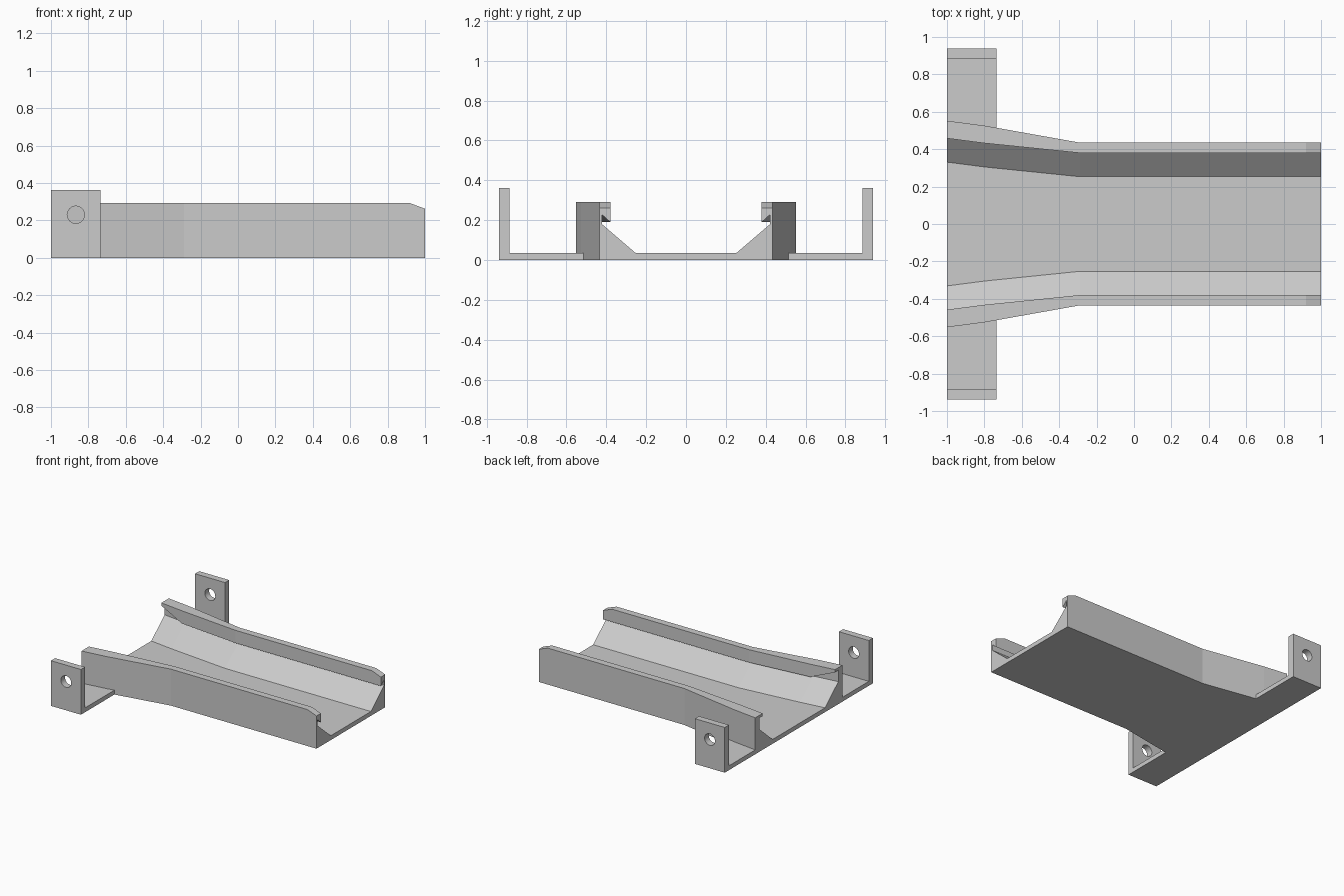
import bpy, bmesh

cube = bpy.data.objects.get("Cube")
if cube:
    bpy.data.objects.remove(cube, do_unlink=True)

grey = bpy.data.materials.new("light grey plastic")
grey.use_nodes = True
grey.diffuse_color = (0.6, 0.6, 0.6, 1)
grey.node_tree.nodes["Principled BSDF"].inputs["Base Color"].default_value = (0.6, 0.6, 0.6, 1)

HEIGHT, FLOOR = 0.292, 0.035
TAB_X, TAB_Y, TAB_H, TAB_T = -0.735, 0.938, 0.362, 0.053


def add_object(name, bm):
    bmesh.ops.recalc_face_normals(bm, faces=bm.faces)
    mesh = bpy.data.meshes.new(name)
    bm.to_mesh(mesh)
    bm.free()
    mesh.materials.append(grey)
    obj = bpy.data.objects.new(name, mesh)
    bpy.context.collection.objects.link(obj)
    return obj


def loft(name, rings):
    """Join matching closed rings of points into a capped solid."""
    bm = bmesh.new()
    loops = [[bm.verts.new(p) for p in ring] for ring in rings]
    for a, b in zip(loops, loops[1:]):
        for i in range(len(a)):
            j = (i + 1) % len(a)
            bm.faces.new((a[i], a[j], b[j], b[i]))
    bm.faces.new(loops[0])
    bm.faces.new(loops[-1])
    return add_object(name, bm)


def box(name, x0, x1, y0, y1, z0, z1):
    return loft(name, [[(x0, y0, z), (x1, y0, z), (x1, y1, z), (x0, y1, z)] for z in (z0, z1)])


def section(x, outer, lip, top, tip, under):
    """Cross-section of the channel: floor, sloped sides and hooked walls."""
    half = [(outer, 0), (outer, top), (lip, top), (lip, tip),
            (lip + 0.042, under), (lip + 0.042, 0.18), (lip - 0.127, FLOOR)]
    full = half + [(-y, z) for y, z in reversed(half)]
    return [(x, y, z) for y, z in full]


# Channel, flared at one end with the wall tops chamfered at the other
loft("channel_tray", [
    section(-1.0, 0.552, 0.458, HEIGHT, 0.27, 0.272),
    section(-0.8, 0.526, 0.432, HEIGHT, 0.19, 0.228),
    section(-0.29, 0.435, 0.38, HEIGHT, 0.19, 0.228),
    section(0.92, 0.435, 0.38, HEIGHT, 0.19, 0.228),
    section(1.0, 0.435, 0.38, 0.262, 0.19, 0.228),
])

# Mounting brackets on both sides of the flared end
for side, label in ((1, "back"), (-1, "front")):
    outline = [(-1, 0.552), (-0.8, 0.526), (TAB_X, 0.514), (TAB_X, TAB_Y), (-1, TAB_Y)]
    loft(label + "_bracket_base",
         [[(x, y * side, z) for x, y in outline] for z in (0, FLOOR)])
    plate = box(label + "_bracket_plate", -1, TAB_X,
                side * (TAB_Y - TAB_T), side * TAB_Y, FLOOR, TAB_H)

    # Round screw hole
    bpy.ops.mesh.primitive_cylinder_add(vertices=32, radius=0.046, depth=0.3,
                                        location=(-0.867, side * TAB_Y, 0.23),
                                        rotation=(1.5708, 0, 0))
    cutter = bpy.context.object
    cutter.name = label + "_hole_cutter"
    cutter.hide_render = True
    cutter.hide_set(True)
    cut = plate.modifiers.new("screw_hole", "BOOLEAN")
    cut.operation = "DIFFERENCE"
    cut.solver = "EXACT"
    cut.object = cutter
